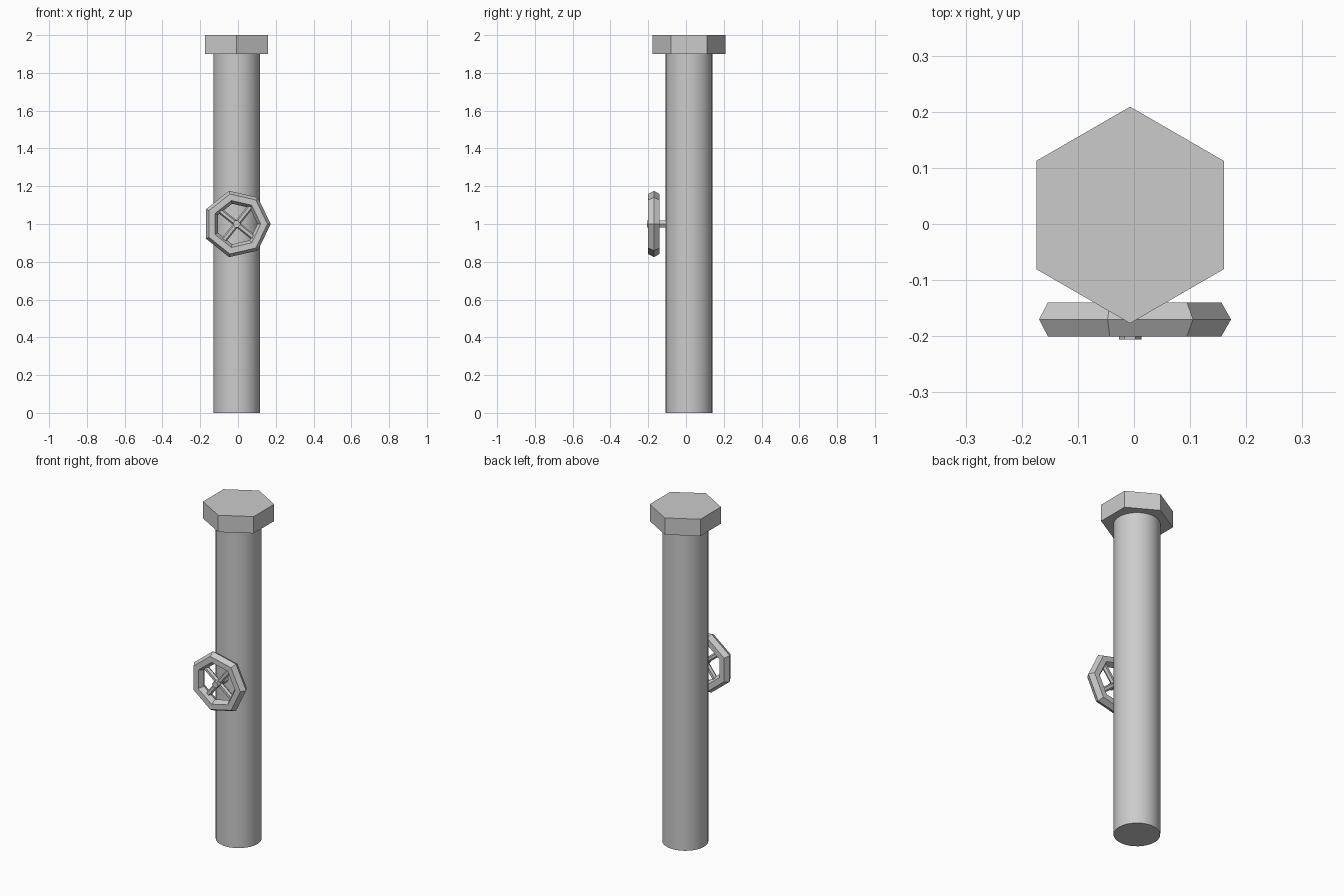
import bpy, bmesh
from math import pi, sin, cos, radians
from mathutils import Matrix, Vector

if "Cube" in bpy.data.objects:
    bpy.data.objects.remove(bpy.data.objects["Cube"])

CX, CY = -0.007, 0.016           # pipe axis
HUB = Vector((CX, -0.17, 1.0))   # centre of the hand wheel


def finish(name, bm):
    bmesh.ops.recalc_face_normals(bm, faces=bm.faces)
    me = bpy.data.meshes.new(name)
    bm.to_mesh(me)
    bm.free()
    ob = bpy.data.objects.new(name, me)
    bpy.context.collection.objects.link(ob)
    return ob


def rod(name, a, b, radius, sides, twist=0.0):
    """Closed prism from point a to point b."""
    a, b = Vector(a), Vector(b)
    d = b - a
    m = (Matrix.Translation((a + b) / 2)
         @ d.to_track_quat('Z', 'Y').to_matrix().to_4x4()
         @ Matrix.Rotation(twist, 4, 'Z'))
    bm = bmesh.new()
    bmesh.ops.create_cone(bm, cap_ends=True, segments=sides, radius1=radius,
                          radius2=radius, depth=d.length, matrix=m)
    return finish(name, bm)


def ring(name, centre, major, minor, n_major, n_minor):
    """Low-poly torus lying in the xz plane."""
    bm = bmesh.new()
    loops = []
    for i in range(n_major):
        u = 2 * pi * i / n_major
        loop = []
        for j in range(n_minor):
            v = 2 * pi * j / n_minor
            r = major + minor * cos(v)
            loop.append(bm.verts.new(centre + Vector((r * cos(u), minor * sin(v), r * sin(u)))))
        loops.append(loop)
    for i in range(n_major):
        p, q = loops[i], loops[(i + 1) % n_major]
        for j in range(n_minor):
            k = (j + 1) % n_minor
            bm.faces.new((p[j], p[k], q[k], q[j]))
    return finish(name, bm)


# Vertical pipe, smooth with sharp rims
pipe = rod("pipe", (CX, CY, 0), (CX, CY, 1.905), 0.124, 32)
bpy.context.view_layer.objects.active = pipe
pipe.select_set(True)
bpy.ops.object.shade_smooth_by_angle(angle=radians(30))

# Hexagonal cap with corners toward front and back
bm = bmesh.new()
bmesh.ops.create_cone(bm, cap_ends=True, segments=6, radius1=0.193, radius2=0.193, depth=0.1,
                      matrix=Matrix.Translation((CX, CY, 1.95)))
if max(v.co.x for v in bm.verts) - CX > 0.18:
    bmesh.ops.rotate(bm, cent=(CX, CY, 0), matrix=Matrix.Rotation(pi / 6, 3, 'Z'), verts=bm.verts)
finish("hex_cap", bm)

# Seven-sided hand wheel rim
ring("wheel_rim", HUB, 0.145, 0.035, 7, 6)

# Two crossed spokes
for i in range(2):
    t = 2 * pi / 7 + i * pi / 2
    d = Vector((cos(t), 0, sin(t))) * 0.13
    rod(f"wheel_spoke_{i + 1}", HUB - d, HUB + d, 0.015, 6)

# Stem joining the wheel to the pipe
rod("valve_stem", (CX, -0.206, 1.0), (CX, -0.09, 1.0), 0.02, 6, pi / 6)
